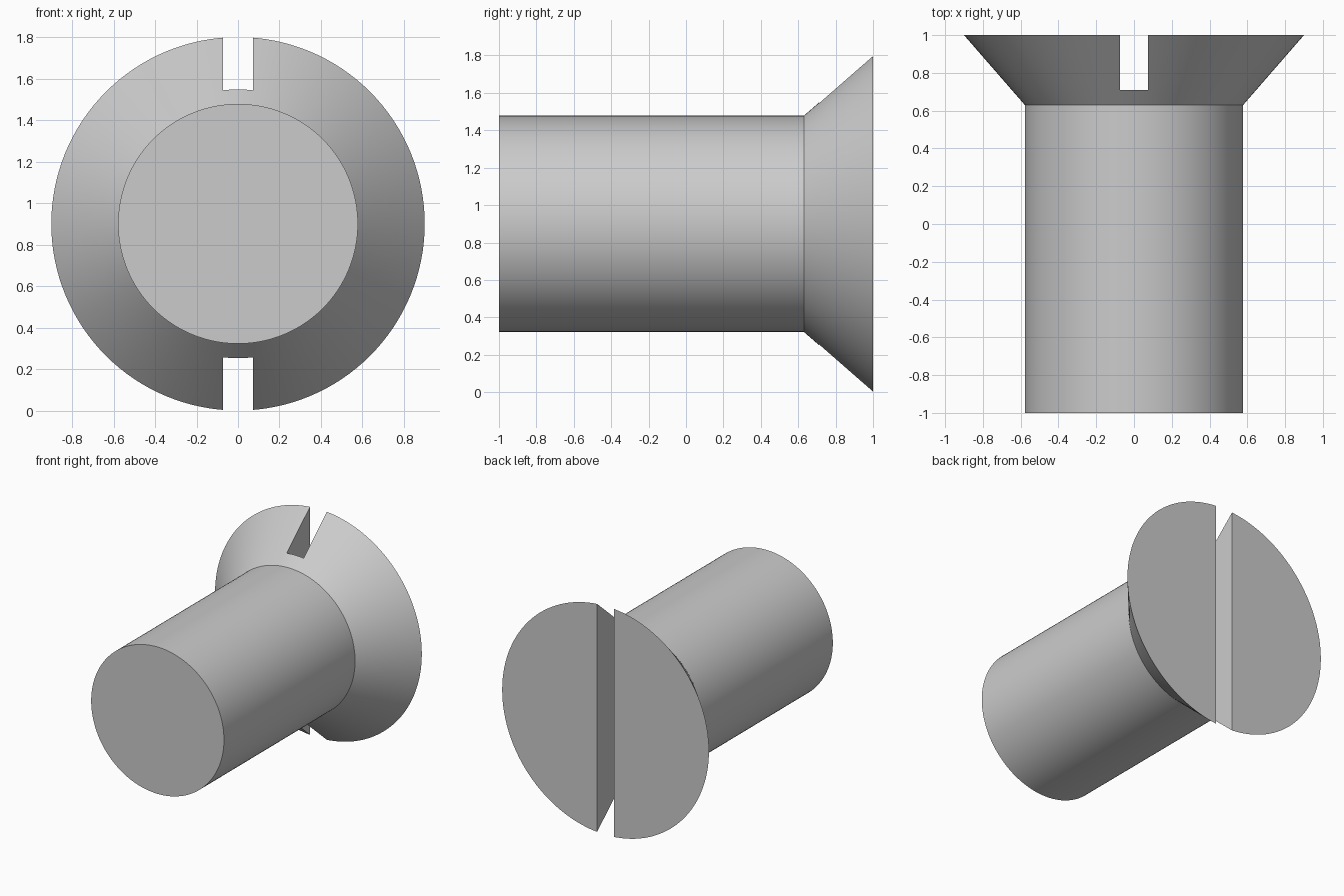
import bpy, bmesh, math
from mathutils import Matrix, Vector

cube = bpy.data.objects.get("Cube")
if cube:
    bpy.data.objects.remove(cube, do_unlink=True)

SEGMENTS = 128
CENTRE_Z = 0.9
SHANK_R, HEAD_R = 0.578, 0.9
HEAD_START, SLOT_FLOOR = 0.63, 0.71
SLOT_WIDTH = 0.147

steel = bpy.data.materials.new("grey steel")
steel.use_nodes = True
colour = (0.6, 0.6, 0.6, 1)
steel.diffuse_color = colour
steel.node_tree.nodes["Principled BSDF"].inputs["Base Color"].default_value = colour


def add_object(name, bm):
    bmesh.ops.recalc_face_normals(bm, faces=bm.faces)
    mesh = bpy.data.meshes.new(name)
    bm.to_mesh(mesh)
    bm.free()
    mesh.materials.append(steel)
    obj = bpy.data.objects.new(name, mesh)
    bpy.context.collection.objects.link(obj)
    return obj


# Shank and countersunk head, lathed around the y axis as one closed body
bm = bmesh.new()
rings = []
for radius, y in [(SHANK_R, -1), (SHANK_R, HEAD_START), (HEAD_R, 1)]:
    angles = [math.tau * i / SEGMENTS for i in range(SEGMENTS)]
    rings.append([bm.verts.new((radius * math.cos(a), y, CENTRE_Z + radius * math.sin(a)))
                  for a in angles])
for lower, upper in zip(rings, rings[1:]):
    for i in range(SEGMENTS):
        j = (i + 1) % SEGMENTS
        bm.faces.new((lower[i], lower[j], upper[j], upper[i]))
bm.faces.new(rings[0])
bm.faces.new(rings[-1])
screw = add_object("countersunk_screw", bm)

# Driver slot, cut straight across the head
bm = bmesh.new()
depth = 0.5
place = Matrix.Translation(Vector((0, SLOT_FLOOR + depth / 2, CENTRE_Z)))
bmesh.ops.create_cube(bm, size=1, matrix=place @ Matrix.Diagonal((SLOT_WIDTH, depth, 2.2, 1)))
cutter = add_object("slot_cutter", bm)
cutter.hide_render = True

cut = screw.modifiers.new("driver slot", "BOOLEAN")
cut.operation = "DIFFERENCE"
cut.solver = "EXACT"
cut.object = cutter

bpy.ops.object.select_all(action="DESELECT")
bpy.context.view_layer.objects.active = screw
screw.select_set(True)
bpy.ops.object.modifier_apply(modifier=cut.name)
bpy.data.objects.remove(cutter, do_unlink=True)

# Smooth round walls with crisp edges
bpy.ops.object.shade_smooth_by_angle(angle=math.radians(30))
